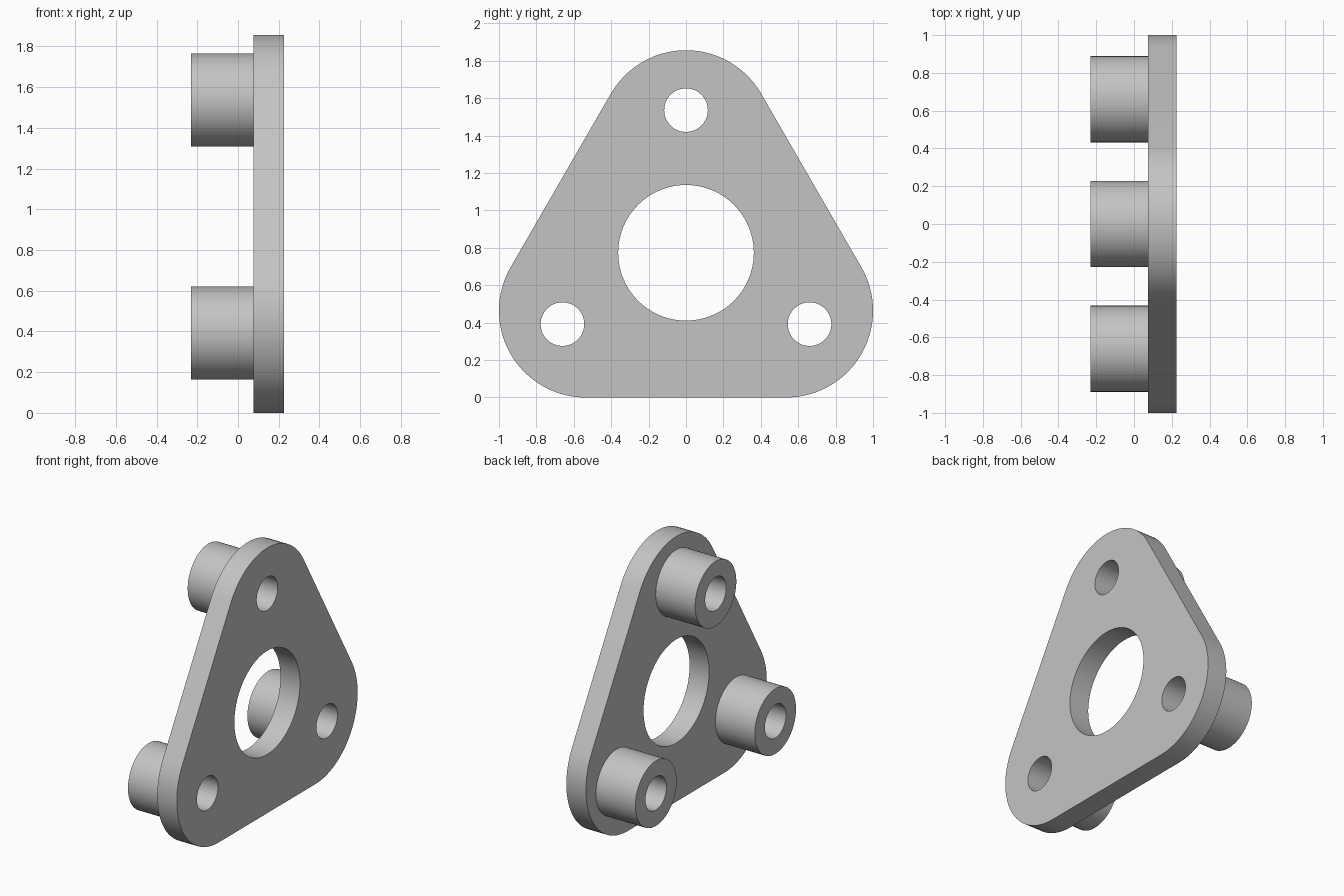
import bpy
import bmesh
from math import cos, sin, pi, radians

cube = bpy.data.objects.get("Cube")
if cube:
    bpy.data.objects.remove(cube, do_unlink=True)

FRONT, BACK, BOSS_END = 0.226, 0.075, -0.23   # x levels
CENTRE_Z = 0.7735
CORNER_DIST, CORNER_R = 0.619, 0.464
BOLT_DIST, BOLT_R, BOSS_R = 0.7627, 0.1165, 0.228
BORE_R = 0.3625
CORNERS = [radians(90 + 120 * k) for k in range(3)]

steel = bpy.data.materials.new("grey_metal")
steel.use_nodes = True
steel.diffuse_color = (0.55, 0.55, 0.55, 1)
steel.node_tree.nodes["Principled BSDF"].inputs["Base Color"].default_value = (0.55, 0.55, 0.55, 1)

bm = bmesh.new()


def polar(angle, dist):
    return dist * cos(angle), CENTRE_Z + dist * sin(angle)


def circle(centre, r, n=64):
    return [(centre[0] + r * cos(2 * pi * i / n), centre[1] + r * sin(2 * pi * i / n))
            for i in range(n)]


def rounded_triangle(steps=32):
    points = []
    for a in CORNERS:
        cy, cz = polar(a, CORNER_DIST)
        for i in range(steps + 1):
            t = a - pi / 3 + 2 * pi / 3 * i / steps
            points.append((cy + CORNER_R * cos(t), cz + CORNER_R * sin(t)))
    return points


def ring(points, x):
    return [bm.verts.new((x, y, z)) for y, z in points]


def bridge(a, b):
    for i in range(len(a)):
        j = (i + 1) % len(a)
        bm.faces.new((a[i], a[j], b[j], b[i]))


def wall(points, x0, x1):
    a, b = ring(points, x0), ring(points, x1)
    bridge(a, b)
    return a, b


def cap(rings, side):
    edges = [bm.edges.get((r[i - 1], r[i])) for r in rings for i in range(len(r))]
    bmesh.ops.triangle_fill(bm, edges=edges, use_beauty=True, normal=(side, 0, 0))


# Plate rim and central bore
rim_back, rim_front = wall(rounded_triangle(), BACK, FRONT)
bore_back, bore_front = wall(circle((0, CENTRE_Z), BORE_R, 96), BACK, FRONT)
back_rings, front_rings = [rim_back, bore_back], [rim_front, bore_front]

# Three hollow bosses, bored right through the plate
for a in CORNERS:
    centre = polar(a, BOLT_DIST)
    hole_end, hole_front = wall(circle(centre, BOLT_R), BOSS_END, FRONT)
    boss_end, boss_back = wall(circle(centre, BOSS_R), BOSS_END, BACK)
    bridge(hole_end, boss_end)
    front_rings.append(hole_front)
    back_rings.append(boss_back)

# Flat plate faces
cap(front_rings, 1)
cap(back_rings, -1)
bmesh.ops.recalc_face_normals(bm, faces=bm.faces)

mesh = bpy.data.meshes.new("flange_plate_with_bosses")
bm.to_mesh(mesh)
bm.free()
mesh.materials.append(steel)
flange = bpy.data.objects.new("flange_plate_with_bosses", mesh)
bpy.context.collection.objects.link(flange)

bpy.ops.object.select_all(action="DESELECT")
flange.select_set(True)
bpy.context.view_layer.objects.active = flange
bpy.ops.object.shade_smooth_by_angle(angle=radians(30))
